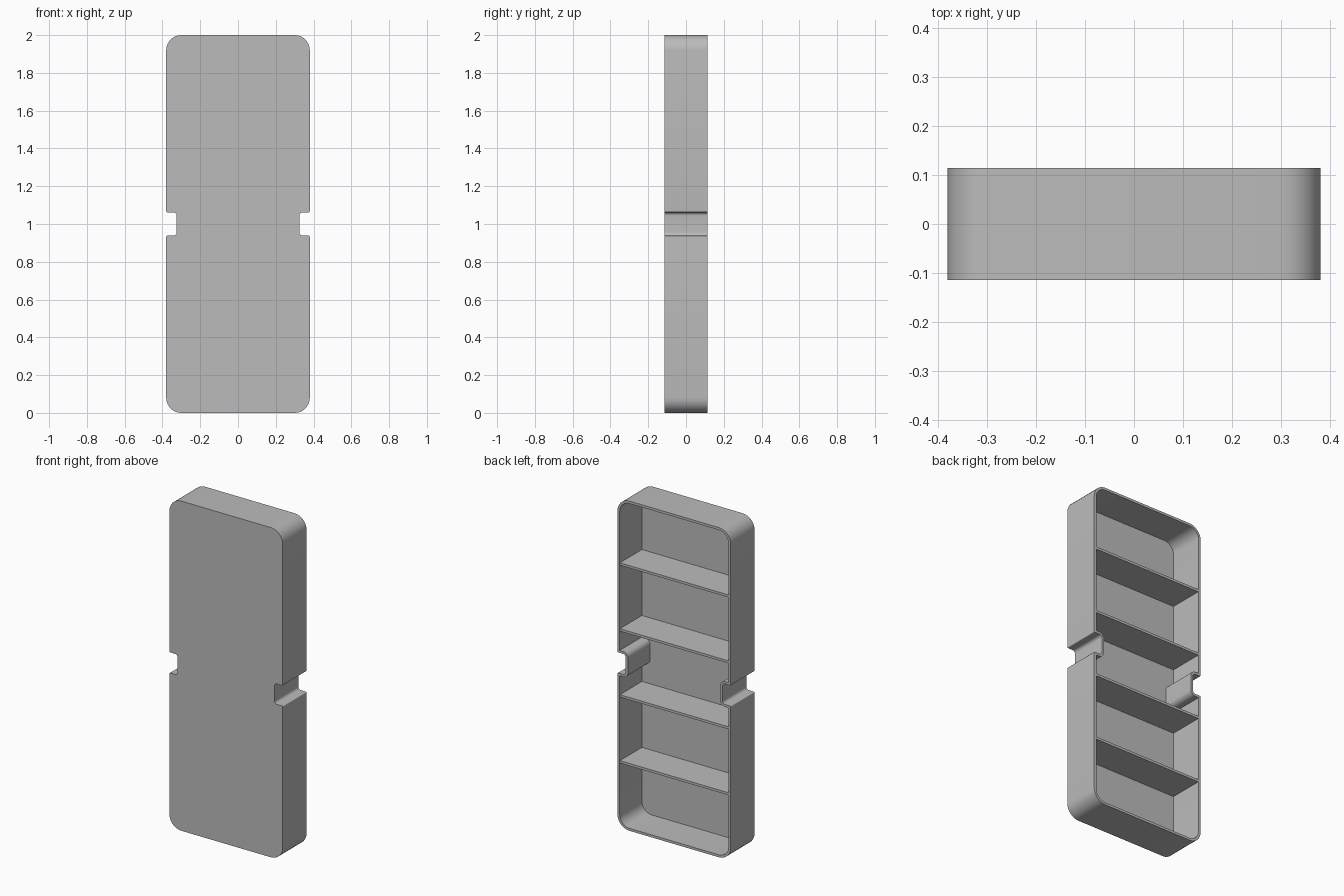
import bpy
import bmesh
import math
from mathutils import Vector

if "Cube" in bpy.data.objects:
    bpy.data.objects.remove(bpy.data.objects["Cube"])

HALF_W, HEIGHT, HALF_D = 0.38, 2.0, 0.114
WALL = 0.015
NOTCH_X, NOTCH_HALF = 0.325, 0.062
SEGMENTS = 8

grey = bpy.data.materials.new("plain grey")
grey.use_nodes = True
colour = (0.5, 0.5, 0.5, 1)
grey.diffuse_color = colour
grey.node_tree.nodes["Principled BSDF"].inputs["Base Color"].default_value = colour


def fillet(prev, corner, nxt, radius):
    """Arc points that round one right-angled corner."""
    a, b = (prev - corner).normalized(), (nxt - corner).normalized()
    centre = corner + (a + b) * radius
    angles = [math.pi / 2 * i / SEGMENTS for i in range(SEGMENTS + 1)]
    return [centre - radius * (b * math.cos(t) + a * math.sin(t)) for t in angles]


def outline(inset):
    """Rounded rectangle with a notch in each side, shrunk by inset."""
    w, n, h = HALF_W - inset, NOTCH_X - inset, NOTCH_HALF + inset
    top = HEIGHT / 2 - inset
    big, lip, root = 0.08 - inset, max(0.006 - inset, 0.001), 0.018 + inset
    right = [(w, -top, big), (w, -h, lip), (n, -h, root),
             (n, h, root), (w, h, lip), (w, top, big)]
    corners = right + [(-x, z, r) for x, z, r in reversed(right)]
    pts = [Vector((x, z + HEIGHT / 2)) for x, z, r in corners]
    loop = []
    for i, (x, z, r) in enumerate(corners):
        loop += fillet(pts[i - 1], pts[i], pts[(i + 1) % len(pts)], r)
    return loop


def finish(name, bm):
    bmesh.ops.recalc_face_normals(bm, faces=bm.faces)
    mesh = bpy.data.meshes.new(name)
    bm.to_mesh(mesh)
    bm.free()
    mesh.materials.append(grey)
    obj = bpy.data.objects.new(name, mesh)
    bpy.context.collection.objects.link(obj)
    return obj


# Open-backed tray: front panel, outer wall, rim, inner wall and floor
bm = bmesh.new()
outer, inner = outline(0), outline(WALL)
levels = [(outer, -HALF_D), (outer, HALF_D), (inner, HALF_D), (inner, -HALF_D + WALL)]
rings = [[bm.verts.new((p.x, y, p.y)) for p in loop] for loop, y in levels]
for low, high in zip(rings, rings[1:]):
    for i in range(len(low)):
        j = (i + 1) % len(low)
        bm.faces.new((low[i], low[j], high[j], high[i]))
bm.faces.new(rings[0])
bm.faces.new(rings[-1])
tray = finish("tray", bm)
bpy.ops.object.select_all(action="DESELECT")
tray.select_set(True)
bpy.context.view_layer.objects.active = tray
bpy.ops.object.shade_smooth_by_angle(angle=math.radians(30))

# Four evenly spaced shelves between the side walls
for k in range(1, 5):
    bm = bmesh.new()
    bmesh.ops.create_cube(bm, size=1)
    depth = 2 * HALF_D - WALL - 0.002
    bmesh.ops.scale(bm, vec=(2 * (HALF_W - WALL) + 0.004, depth, WALL), verts=bm.verts)
    bmesh.ops.translate(bm, vec=(0, WALL / 2 - 0.001, HEIGHT * k / 5), verts=bm.verts)
    finish(f"shelf_{k}", bm)
